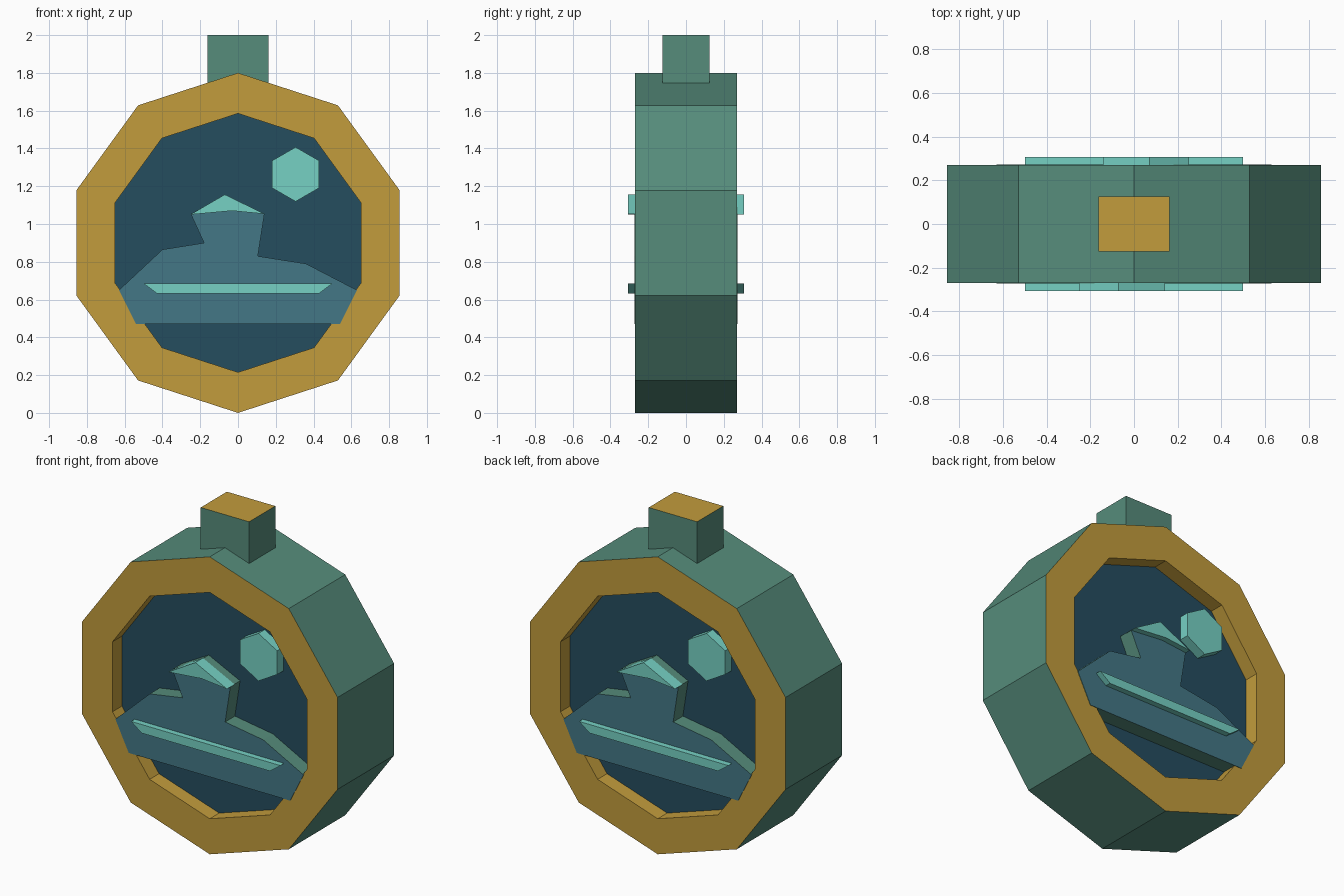
import bpy, bmesh, math

if "Cube" in bpy.data.objects:
    bpy.data.objects.remove(bpy.data.objects["Cube"])


def material(name, rgb):
    lin = [((c / 255 + 0.055) / 1.055) ** 2.4 for c in rgb]
    m = bpy.data.materials.new(name)
    m.diffuse_color = (*lin, 1)
    m.use_nodes = True
    m.node_tree.nodes["Principled BSDF"].inputs["Base Color"].default_value = m.diffuse_color
    return m


GOLD = material("gold", (194, 156, 60))
GREEN = material("sea green", (86, 140, 123))
NAVY = material("deep navy", (37, 77, 95))
BLUE = material("slate blue", (67, 119, 134))
TEAL = material("pale teal", (118, 209, 196))


def finish(name, bm, mats):
    bmesh.ops.recalc_face_normals(bm, faces=bm.faces[:])
    me = bpy.data.meshes.new(name)
    bm.to_mesh(me)
    bm.free()
    for m in mats:
        me.materials.append(m)
    ob = bpy.data.objects.new(name, me)
    bpy.context.collection.objects.link(ob)
    return ob


def polygon(n, r, cx, cz):
    """Regular polygon in x, z with a corner at the top."""
    return [(cx + r * math.sin(math.tau * i / n), cz + r * math.cos(math.tau * i / n))
            for i in range(n)]


def stack(name, sections, band_mats, cap_mat, mats):
    """Skin a list of (outline, y) sections, closing both ends."""
    bm = bmesh.new()
    loops = [[bm.verts.new((x, y, z)) for x, z in pts] for pts, y in sections]
    n = len(loops[0])
    for a, b, mi in zip(loops, loops[1:], band_mats):
        for i in range(n):
            j = (i + 1) % n
            bm.faces.new((a[i], a[j], b[j], b[i])).material_index = mi
    for end in (loops[0], loops[-1]):
        bm.faces.new(end).material_index = cap_mat
    return finish(name, bm, mats)


def relief(name, pts, y_front, y_back, face, side):
    """Raised shape on the front, repeated on the back by a half turn."""
    for label, s in (("front", 1), ("back", -1)):
        outline = [(s * x, z) for x, z in pts]
        stack(f"{name}_{label}", [(outline, -s * y_front), (outline, -s * y_back)],
              [0], 1, [side, face])


# Ten-sided case with a recessed dial on both sides
outer, inner = polygon(10, 0.9, 0, 0.9), polygon(10, 0.685, 0, 0.9)
stack("case", [(inner, -0.18), (inner, -0.27), (outer, -0.27),
               (outer, 0.27), (inner, 0.27), (inner, 0.18)],
      [0, 0, 1, 0, 0], 2, [GOLD, GREEN, NAVY])

# Hanging block on top, gold on its upper face
bm = bmesh.new()
bmesh.ops.create_cube(bm, size=1)
for v in bm.verts:
    v.co.x *= 0.324
    v.co.y *= 0.25
    v.co.z = 2.0 if v.co.z > 0 else 1.72
bm.normal_update()
for f in bm.faces:
    f.material_index = 1 if abs(f.normal.z) > 0.5 else 0
finish("top_block", bm, [GREEN, GOLD])

# Hull-shaped silhouette with a flared tower
relief("silhouette", [(-0.63, 0.65), (-0.54, 0.47), (0.54, 0.47), (0.63, 0.65),
                      (0.36, 0.79), (0.105, 0.83), (0.14, 1.053), (-0.07, 1.153),
                      (-0.25, 1.053), (-0.18, 0.90), (-0.40, 0.865)],
       0.273, 0.175, BLUE, GREEN)

# Pale peak on the tower
relief("peak", [(-0.252, 1.05), (-0.03, 1.07), (0.142, 1.053), (-0.07, 1.156)],
       0.308, 0.235, TEAL, TEAL)

# Pale stripe along the hull
relief("stripe", [(-0.5, 0.685), (-0.43, 0.633), (0.43, 0.633), (0.5, 0.685)],
       0.308, 0.26, TEAL, TEAL)

# Six-sided disc in the upper right
relief("sky_disc", polygon(6, 0.144, 0.305, 1.263), 0.24, 0.175, TEAL, TEAL)
